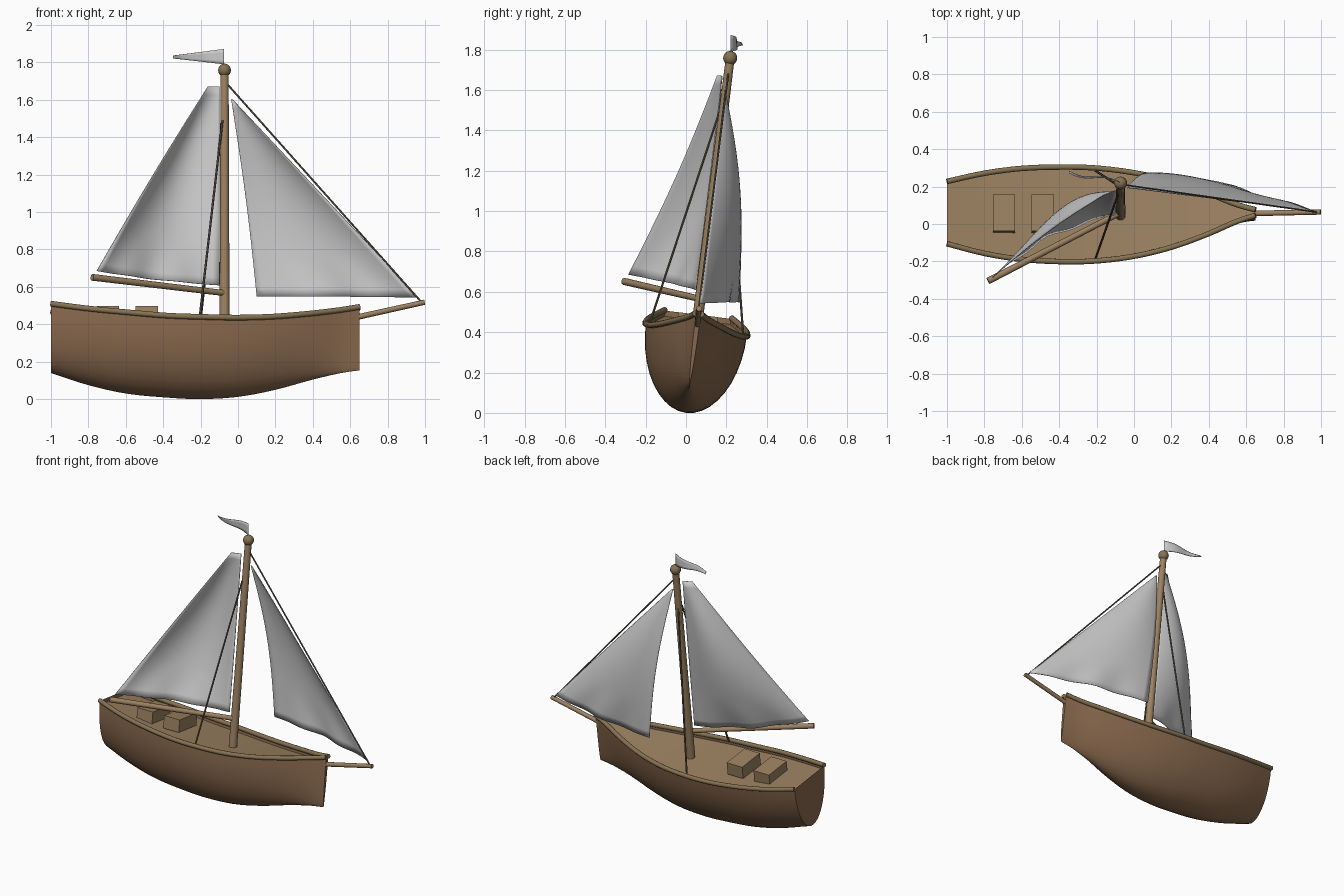
import bpy, bmesh
from math import sin, cos, pi, radians
from mathutils import Vector, Matrix

if "Cube" in bpy.data.objects:
    bpy.data.objects.remove(bpy.data.objects["Cube"])

HEEL = Matrix.Rotation(radians(-7.1), 3, 'X')   # the boat leans towards +y


def H(x, y, z):
    return HEEL @ Vector((x, y, z))


def material(name, rgb):
    m = bpy.data.materials.new(name)
    m.diffuse_color = (*rgb, 1)
    m.use_nodes = True
    m.node_tree.nodes["Principled BSDF"].inputs["Base Color"].default_value = m.diffuse_color
    return m


HULL = material("hull_brown", (0.25, 0.14, 0.075))
WOOD = material("spar_wood", (0.33, 0.22, 0.12))
RAIL = material("rail_wood", (0.24, 0.17, 0.085))
ROPE = material("rope", (0.14, 0.11, 0.08))


def finish(bm, name, mat=None, angle=40):
    bmesh.ops.recalc_face_normals(bm, faces=bm.faces)
    me = bpy.data.meshes.new(name)
    bm.to_mesh(me)
    bm.free()
    ob = bpy.data.objects.new(name, me)
    bpy.context.collection.objects.link(ob)
    if mat:
        me.materials.append(mat)
    bpy.ops.object.select_all(action='DESELECT')
    ob.select_set(True)
    bpy.context.view_layer.objects.active = ob
    if angle:
        bpy.ops.object.shade_smooth_by_angle(angle=radians(angle))
    return ob


def skin(bm, rows, closed=False):
    """Quads between successive rows of points."""
    vr = [[bm.verts.new(p) for p in r] for r in rows]
    n = len(vr[0])
    for a, b in zip(vr, vr[1:]):
        for i in range(n if closed else n - 1):
            j = (i + 1) % n
            bm.faces.new((a[i], a[j], b[j], b[i]))
    return vr


def tube(name, pts, r0, r1, mat, sides=12):
    pts = [Vector(p) for p in pts]
    rows = []
    for i, p in enumerate(pts):
        t = (pts[min(i + 1, len(pts) - 1)] - pts[max(i - 1, 0)]).normalized()
        u = t.cross(Vector((0.1, 1, 0.05))).normalized()
        w = t.cross(u)
        r = r0 + (r1 - r0) * i / (len(pts) - 1)
        rows.append([p + r * (u * cos(k * 2 * pi / sides) + w * sin(k * 2 * pi / sides))
                     for k in range(sides)])
    bm = bmesh.new()
    vr = skin(bm, rows, True)
    bm.faces.new(vr[0])
    bm.faces.new(vr[-1])
    return finish(bm, name, mat)


# Hull stations: x, half beam, keel height, sheer height
KEYS = [(-1.0, .165, .14, .490), (-.8, .213, .075, .458), (-.6, .242, .03, .435),
        (-.38, .252, .008, .415), (-.2, .247, 0, .409), (0, .222, .012, .408),
        (.2, .175, .05, .420), (.4, .105, .105, .446), (.55, .042, .14, .472),
        (.65, .012, .155, .492)]


def station(x):
    """Smooth interpolation of the hull lines."""
    i = max(k for k in range(len(KEYS) - 1) if KEYS[k][0] <= x + 1e-6)
    a, b = KEYS[i], KEYS[i + 1]
    p, q = KEYS[max(i - 1, 0)], KEYS[min(i + 2, len(KEYS) - 1)]
    h = b[0] - a[0]
    t = (x - a[0]) / h
    out = []
    for c in (1, 2, 3):
        m0 = (b[c] - p[c]) / (b[0] - p[0]) * h
        m1 = (q[c] - a[c]) / (q[0] - a[0]) * h
        out.append((2*t**3 - 3*t*t + 1)*a[c] + (t**3 - 2*t*t + t)*m0
                   + (3*t*t - 2*t**3)*b[c] + (t**3 - t*t)*m1)
    return out


XS = [-1 + 1.65 * i / 32 for i in range(33)]

# Hull shell with flat transom and narrow stem
rows, deck_rows = [], []
for x in XS:
    half, keel, sheer = station(x)
    p = 1 + .3 * max(0, x)
    rows.append([])
    for k in range(-10, 11):
        t = abs(k) / 10 * pi / 2
        y = half * sin(t) ** p * (1 if k > 0 else -1)
        rows[-1].append(H(x, y, keel + (sheer - keel) * (1 - cos(t))))
    deck_rows.append([H(x, half * .99 * s, sheer - .028) for s in (-1, -.5, 0, .5, 1)])
bm = bmesh.new()
vr = skin(bm, rows)
bm.faces.new(vr[0])
bm.faces.new(vr[-1])
finish(bm, "hull", HULL)

# Deck
bm = bmesh.new()
skin(bm, deck_rows)
finish(bm, "deck", WOOD)

# Gunwale rails
for side, label in ((-1, "right"), (1, "left")):
    pts = []
    for x in XS:
        half, keel, sheer = station(x)
        pts.append(H(x, side * (half + .003), sheer + .003))
    tube("rail_" + label, pts, .015, .015, RAIL, 10)

# Deck boxes
for i, x in enumerate((-.695, -.487)):
    bm = bmesh.new()
    bmesh.ops.create_cube(bm, size=1)
    for v in bm.verts:
        v.co = H(x + v.co.x * .12, v.co.y * .197, .448 + v.co.z * .085)
    finish(bm, f"deck_box_{i + 1}", WOOD, 0)

# Spars
tube("mast", [H(-.072, 0, .38), H(-.072, 0, 1.77)], .027, .022, WOOD, 16)
tube("boom", [(-.78, -.305, .651), (-.075, .06, .567)], .018, .016, WOOD)
tube("bowsprit", [(.61, .056, .432), (.998, .064, .518)], .015, .014, WOOD)
bm = bmesh.new()
bmesh.ops.create_uvsphere(bm, u_segments=14, v_segments=10, radius=.035)
bmesh.ops.translate(bm, verts=bm.verts, vec=H(-.072, 0, 1.772))
finish(bm, "mast_ball", RAIL)

# Standing rigging
tube("forestay", [H(-.06, 0, 1.70), (.975, .064, .525)], .005, .005, ROPE, 6)
for side, label in ((-1, "right"), (1, "left")):
    tube("shroud_" + label, [H(-.083, side * .02, 1.50), H(-.205, side * .235, .41)],
         .006, .006, ROPE, 6)


def sail(name, tack, clew, head, head_clew, bulge, leech):
    """Billowing cloth between luff (tack-head) and leech (clew-head_clew)."""
    tack, clew, head, head_clew = map(Vector, (tack, clew, head, head_clew))
    n = (clew - tack).cross(head - tack).normalized()
    if n.y < 0:
        n = -n
    rows = []
    for j in range(25):
        v = j / 24
        f = (.4 + 2.6 * v) * (1 - v) ** 1.1
        row = []
        for i in range(21):
            u = i / 20
            p = (tack.lerp(head, v)).lerp(clew.lerp(head_clew, v), u)
            d = bulge * f * 4 * u * (1 - u) + leech * sin(pi * v) * u * u
            # soft creases near the foot
            d += .012 * sin(u * 15) * sin(pi * u) * max(0, 1 - v * 5)
            row.append(p + n * d)
        rows.append(row)
    bm = bmesh.new()
    skin(bm, rows)
    ob = finish(bm, name, None, 60)
    mod = ob.modifiers.new("thickness", 'SOLIDIFY')
    mod.thickness = .004
    mod.offset = 0


sail("mainsail", (-.10, .05, .608), (-.755, -.285, .685),
     (-.10, .18, 1.67), (-.16, .155, 1.672), .13, .02)
sail("jib", (.965, .068, .542), (.10, .262, .548),
     (-.028, .193, 1.60), (-.036, .193, 1.60), .07, .04)

# Pennant
rows = []
for i in range(13):
    t = i / 12
    y = .222 + .05 * t + .012 * sin(t * 2 * pi)
    top, low = 1.872 - .036 * t, 1.79 + .032 * t
    rows.append([(-.075 - .272 * t, y + .01 * (1 - k / 4) * t, low + (top - low) * k / 4)
                 for k in range(5)])
bm = bmesh.new()
skin(bm, rows)
ob = finish(bm, "pennant", None, 60)
mod = ob.modifiers.new("thickness", 'SOLIDIFY')
mod.thickness = .004
mod.offset = 0
